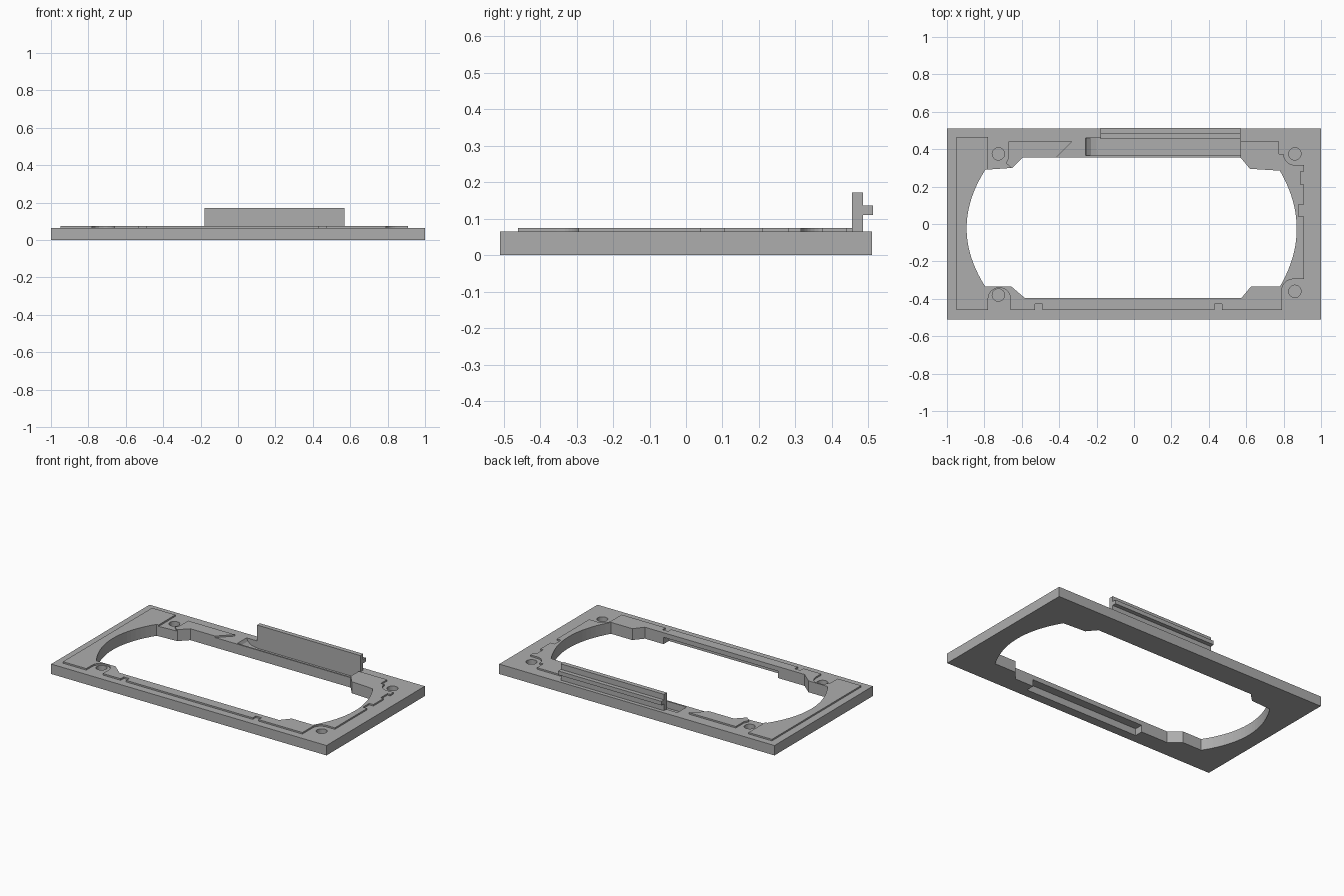
import bpy, bmesh, math
from mathutils import Vector

cube = bpy.data.objects.get("Cube")
if cube:
    bpy.data.objects.remove(cube, do_unlink=True)

grey = bpy.data.materials.new("plain grey")
grey.use_nodes = True
GREY = (0.42, 0.42, 0.42, 1)
grey.diffuse_color = GREY
grey.node_tree.nodes["Principled BSDF"].inputs["Base Color"].default_value = GREY

BASE_TOP, RAISED_TOP = 0.065, 0.075


def prism(name, outline, low, high, along_y=False):
    """Extrude an outline along z, or an xz profile along y."""
    bm = bmesh.new()
    place = (lambda a, b: (a, low, b)) if along_y else (lambda a, b: (a, b, low))
    face = bm.faces.new([bm.verts.new(place(a, b)) for a, b in outline])
    new = bmesh.ops.extrude_face_region(bm, geom=[face])["geom"]
    step = Vector((0, high - low, 0) if along_y else (0, 0, high - low))
    bmesh.ops.translate(bm, vec=step, verts=[v for v in new if isinstance(v, bmesh.types.BMVert)])
    bmesh.ops.recalc_face_normals(bm, faces=bm.faces)
    mesh = bpy.data.meshes.new(name)
    bm.to_mesh(mesh)
    bm.free()
    mesh.materials.append(grey)
    obj = bpy.data.objects.new(name, mesh)
    bpy.context.collection.objects.link(obj)
    return obj


def box(name, x0, x1, y0, y1, z0, z1):
    return prism(name, [(x0, y0), (x1, y0), (x1, y1), (x0, y1)], z0, z1)


def arc(cx, cy, r, start, end, steps=8):
    angles = [math.radians(start + (end - start) * i / steps) for i in range(steps + 1)]
    return [(cx + r * math.cos(a), cy + r * math.sin(a)) for a in angles]


def bulge(x_end, x_mid, y0, y1, steps=20):
    """Curved end of the opening."""
    ts = [-1 + 2 * i / steps for i in range(steps + 1)]
    return [(x_end + (x_mid - x_end) * (1 - t * t), y0 + (y1 - y0) * (t + 1) / 2) for t in ts]


def cut(target, cutter):
    mod = target.modifiers.new("cut", "BOOLEAN")
    mod.operation, mod.solver, mod.object = "DIFFERENCE", "EXACT", cutter
    bpy.context.view_layer.objects.active = target
    bpy.ops.object.modifier_apply(modifier=mod.name)


# Cutters: opening, blind screw holes, ramped slot, underside relief
opening = prism(
    "opening_cutter",
    bulge(-0.795, -0.895, 0.29, -0.335)
    + [(-0.655, -0.335), (-0.585, -0.395), (0.575, -0.395), (0.625, -0.335)]
    + bulge(0.78, 0.87, -0.335, 0.285)
    + [(0.62, 0.295), (0.57, 0.355), (-0.595, 0.355), (-0.65, 0.3)], -0.1, 0.2)
holes = [prism("hole_cutter", arc(x, y, 0.033, 0, 345, 23), 0.03, 0.2)
         for x, y in [(-0.725, 0.375), (0.86, 0.375), (0.86, -0.36), (-0.725, -0.38)]]
slot = prism("slot_cutter",
             [(-0.26, 0.2), (-0.26, 0.065), (-0.25, 0.045), (-0.23, 0.028), (-0.2, 0.02),
              (0.57, 0.02), (0.57, 0.2)], 0.365, 0.46, along_y=True)
relief = box("relief_cutter", -0.39, 0.44, -0.45, -0.3, -0.1, 0.045)

# Base frame
frame = box("base_frame", -1, 1, -0.51, 0.51, 0, BASE_TOP)
for cutter in [opening, slot, relief] + holes:
    cut(frame, cutter)


# Raised panel: stepped outline running around the screw holes and small notches
def notch(x):
    return [(x - 0.02, -0.46), (x - 0.02, -0.428), (x + 0.02, -0.428), (x + 0.02, -0.46)]


main_outline = (
    [(-0.95, 0.465), (-0.95, -0.46), (-0.78, -0.46)]
    + arc(-0.72, -0.4, 0.06, 180, 0)
    + [(-0.66, -0.46)] + notch(-0.51) + notch(0.45)
    + [(0.79, -0.46)]
    + arc(0.85, -0.355, 0.06, 180, 90)
    + [(0.91, -0.295), (0.91, 0.04), (0.88, 0.04), (0.88, 0.105), (0.91, 0.105),
       (0.91, 0.21), (0.89, 0.21), (0.89, 0.28), (0.91, 0.28), (0.91, 0.315)]
    + arc(0.86, 0.375, 0.06, 270, 180)
    + [(0.775, 0.375), (0.775, 0.44), (0.57, 0.44), (0.57, 0.2),
       (-0.78, 0.2), (-0.78, 0.465)])
raised_panel = prism("raised_panel", main_outline, BASE_TOP, RAISED_TOP)
cut(raised_panel, opening)

# Separate raised pad with a slanted end
raised_pad = prism("raised_back_pad",
                   [(-0.67, 0.44), (-0.67, 0.355), (-0.685, 0.325), (-0.65, 0.295),
                    (-0.5, 0.295), (-0.47, 0.3), (-0.33, 0.44)], BASE_TOP, RAISED_TOP)
cut(raised_pad, opening)

# Upright flange with its rear rib
box("upright_flange", -0.18, 0.57, 0.455, 0.485, 0.02, 0.172)
box("flange_rib", -0.18, 0.57, 0.485, 0.512, 0.11, 0.136)

for cutter in [opening, slot, relief] + holes:
    bpy.data.objects.remove(cutter, do_unlink=True)
